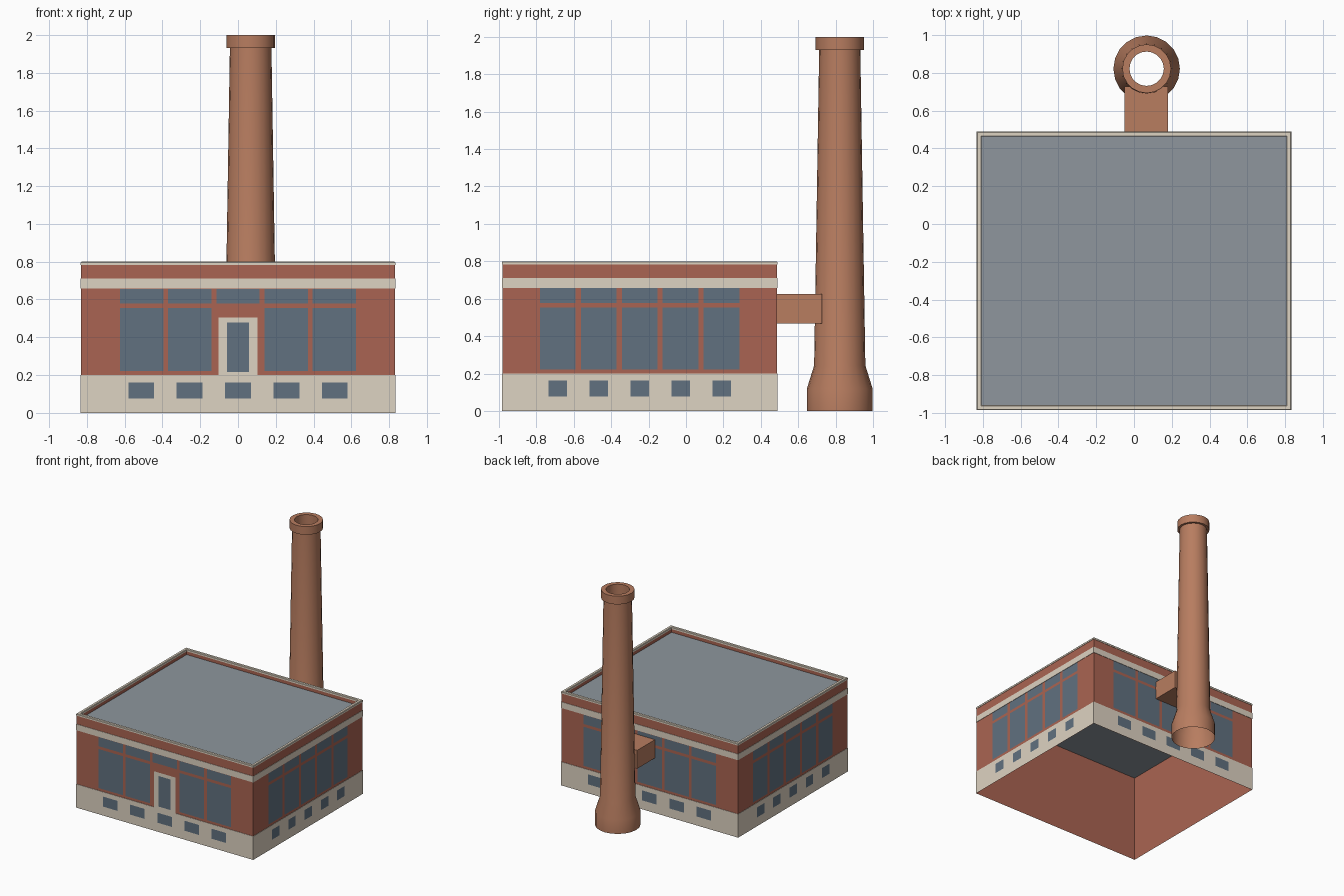
import bpy, bmesh
from math import sin, cos, pi

if "Cube" in bpy.data.objects:
    bpy.data.objects.remove(bpy.data.objects["Cube"])

HX, HY, CY = 0.83, 0.734, -0.248      # half sizes and y centre of the brick walls
STACK = (0.067, 0.822)                # stack centre


def material(name, rgb):
    m = bpy.data.materials.new(name)
    lin = [((c / 255 + 0.055) / 1.055) ** 2.4 for c in rgb]
    m.diffuse_color = (*lin, 1)
    m.use_nodes = True
    m.node_tree.nodes["Principled BSDF"].inputs["Base Color"].default_value = m.diffuse_color
    return m


BRICK = material("brick", (170, 100, 82))
CREAM = material("cream", (222, 211, 194))
GLASS = material("glass", (97, 113, 128))
ROOF = material("roofing", (142, 150, 157))
CLAY = material("clay", (184, 125, 96))


def make(name, verts, faces, mat):
    me = bpy.data.meshes.new(name)
    me.from_pydata(verts, [], faces)
    me.materials.append(mat)
    ob = bpy.data.objects.new(name, me)
    bpy.context.collection.objects.link(ob)
    return ob


def loft(name, rings, mat):
    n = len(rings[0])
    faces = [(k * n + i, k * n + (i + 1) % n, (k + 1) * n + (i + 1) % n, (k + 1) * n + i)
             for k in range(len(rings) - 1) for i in range(n)]
    return make(name, [p for r in rings for p in r], faces, mat)


def rect(off, z):
    return [(sx * (HX + off), CY + sy * (HY + off), z)
            for sx, sy in ((-1, -1), (1, -1), (1, 1), (-1, 1))]


def band(name, profile, mat):
    return loft(name, [rect(o, z) for o, z in profile], mat)


def panels(name, side, boxes, off, mat):
    """Flat panels (u centre, width, z low, z high) laid on one wall."""
    def place(u, z):
        return [(u, CY - HY - off, z), (HX + off, CY + u, z),
                (-u, CY + HY + off, z), (-HX - off, CY - u, z)][side]
    verts, faces = [], []
    for u, w, z0, z1 in boxes:
        b = len(verts)
        verts += [place(u - w / 2, z0), place(u + w / 2, z0),
                  place(u + w / 2, z1), place(u - w / 2, z1)]
        faces.append((b, b + 1, b + 2, b + 3))
    return make(name, verts, faces, mat)


# Brick walls, open below, with the inside of the parapet
band("brick_walls", [(0, 0), (0, 0.782)], BRICK)
band("parapet_inside", [(-0.023, 0.782), (-0.023, 0.755)], BRICK)
make("roof", rect(-0.001, 0.755), [(0, 1, 2, 3)], ROOF)

# Cream plinth, cornice band and coping
band("plinth", [(0.003, 0), (0.003, 0.2), (0, 0.2)], CREAM)
band("cornice_band", [(0, 0.658), (0.003, 0.658), (0.003, 0.71), (0, 0.71)], CREAM)
band("coping", [(0, 0.782), (0.003, 0.782), (0.003, 0.795), (-0.001, 0.8),
                (-0.019, 0.8), (-0.023, 0.796), (-0.023, 0.782)], CREAM)

# Windows on all four walls: tall panes, transoms and basement lights
for side, wall in enumerate(("front", "right", "back", "left")):
    long_wall = side % 2 == 0
    step, width = (0.255, 0.23) if long_wall else (0.2187, 0.191)
    small = 0.137 if long_wall else 0.099
    main = []
    for i in range(-2, 3):
        main.append((i * step, width, 0.578, 0.656))
        if not (side == 0 and i == 0):
            main.append((i * step, width, 0.222, 0.554))
    panels(wall + "_windows", side, main, 0.002, GLASS)
    low = [(i * (0.256 if long_wall else 0.219), small, 0.077, 0.162) for i in range(-2, 3)]
    panels(wall + "_basement_windows", side, low, 0.005, GLASS)

# Front door with cream surround
panels("door_surround", 0, [(0, 0.206, 0.2, 0.505)], 0.003, CREAM)
panels("door_glass", 0, [(0, 0.116, 0.217, 0.477)], 0.005, GLASS)

# Round stack with flared foot and collar
profile = [(0.176, 0), (0.176, 0.118), (0.137, 0.243), (0.11, 1.93), (0.129, 1.93),
           (0.129, 2.0), (0.091, 2.0), (0.091, 1.85)]
N = 20
stack = loft("smokestack", [[(STACK[0] + r * cos(2 * pi * i / N), STACK[1] + r * sin(2 * pi * i / N), z)
                             for i in range(N)] for r, z in profile], CLAY)
bpy.context.view_layer.objects.active = stack
stack.select_set(True)
bpy.ops.object.shade_smooth_by_angle(angle=0.5)

# Flue joining the back wall to the stack
loft("flue", [[(x, y, z) for x, z in ((-0.05, 0.468), (-0.05, 0.624), (0.18, 0.624), (0.18, 0.468))][::-1]
              for y in (0.727, 0.486)], CLAY).data.polygons
flue = bpy.data.objects["flue"].data
bm = bmesh.new()
bm.from_mesh(flue)
bmesh.ops.holes_fill(bm, edges=bm.edges[:], sides=4)
bmesh.ops.recalc_face_normals(bm, faces=bm.faces[:])
bm.to_mesh(flue)
bm.free()
